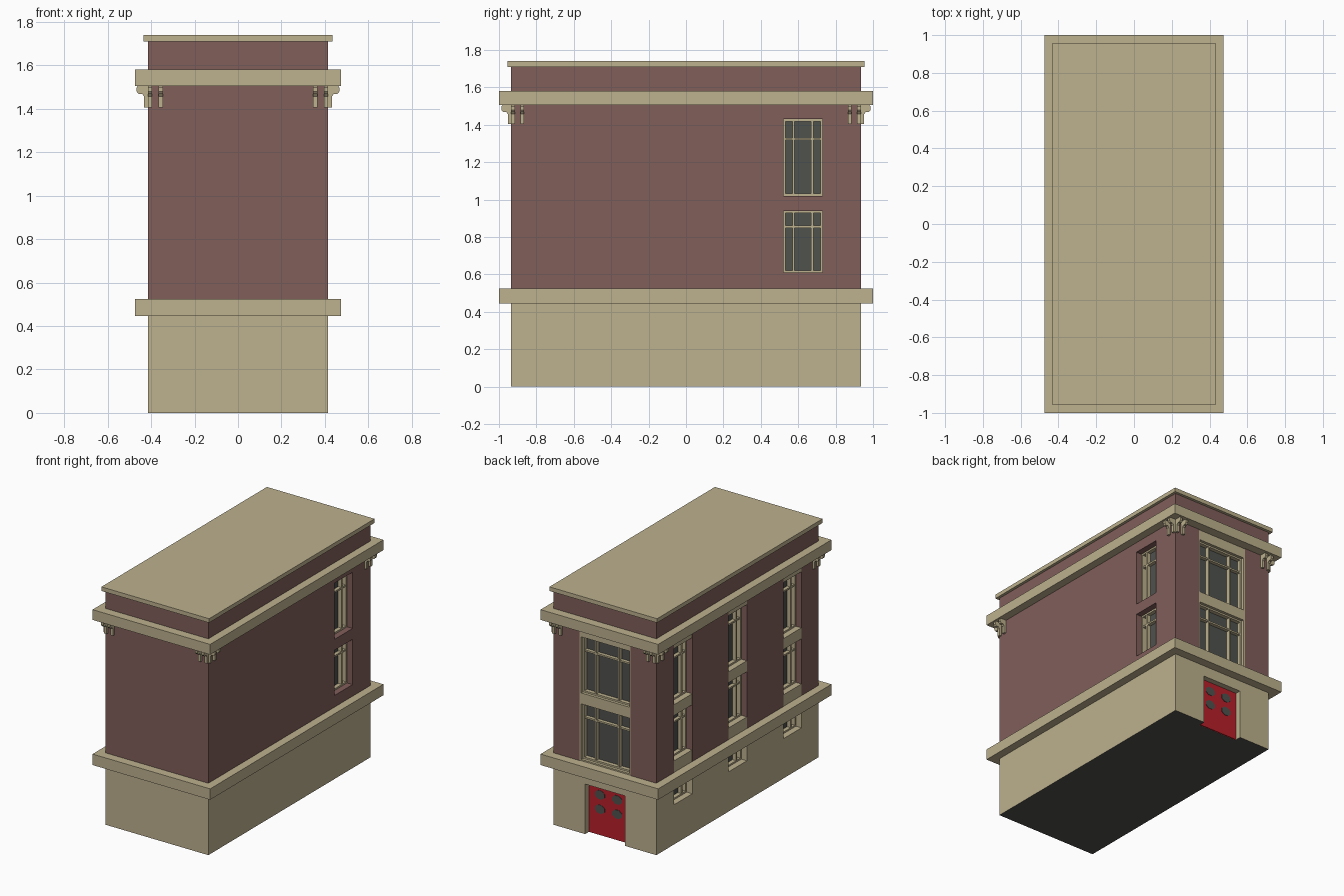
import bpy, bmesh, math
from mathutils import Matrix, Vector

if "Cube" in bpy.data.objects:
    bpy.data.objects.remove(bpy.data.objects["Cube"])

HX, HY = 0.415, 0.935          # half size of the walls


def mat(name, r, g, b):
    m = bpy.data.materials.new(name)
    m.diffuse_color = (r, g, b, 1)
    m.use_nodes = True
    m.node_tree.nodes["Principled BSDF"].inputs["Base Color"].default_value = m.diffuse_color
    return m


STONE = mat("beige stone", 0.51, 0.44, 0.27)
BRICK = mat("brown brick", 0.216, 0.112, 0.102)
GLASS = mat("dark grey", 0.08, 0.085, 0.076)
RED = mat("door red", 0.48, 0.014, 0.024)


def finish(name, bm, *mats):
    bmesh.ops.recalc_face_normals(bm, faces=bm.faces)
    me = bpy.data.meshes.new(name)
    bm.to_mesh(me)
    bm.free()
    for m in mats:
        me.materials.append(m)
    ob = bpy.data.objects.new(name, me)
    bpy.context.collection.objects.link(ob)
    return ob


def boxes(name, blist, *mats):
    """One object from boxes given as (x0, x1, y0, y1, z0, z1)."""
    bm = bmesh.new()
    for x0, x1, y0, y1, z0, z1 in blist:
        mid = Vector((x0 + x1, y0 + y1, z0 + z1)) / 2
        size = Matrix.Diagonal((abs(x1 - x0), abs(y1 - y0), z1 - z0, 1))
        bmesh.ops.create_cube(bm, size=1, matrix=Matrix.Translation(mid) @ size)
    return finish(name, bm, *mats)


def slab(name, hx, hy, z0, z1, m):
    return boxes(name, [(-hx, hx, -hy, hy, z0, z1)], m)


def on(face, u0, u1, z0, z1, d0, d1):
    """Box on a wall: u runs along it, d is the depth behind its surface."""
    if face == "back":
        return (u0, u1, HY - d1, HY - d0, z0, z1)
    s = 1 if face == "right" else -1
    return (s * (HX - d0), s * (HX - d1), u0, u1, z0, z1)


def cut(ob, blist):
    cutter = boxes("cutter", blist)
    mod = ob.modifiers.new("openings", "BOOLEAN")
    mod.operation, mod.solver, mod.object = "DIFFERENCE", "EXACT", cutter
    bpy.context.view_layer.objects.active = ob
    bpy.ops.object.modifier_apply(modifier=mod.name)
    bpy.data.objects.remove(cutter)


def window(name, face, c, hw, z0, z1, d=0.045):
    """Glass with a frame, two upright bars and one cross bar."""
    t = 0.012
    u0, u1, back = c - hw, c + hw, d + 0.035
    bars = [on(face, u0, u0 + t, z0, z1, d, back), on(face, u1 - t, u1, z0, z1, d, back),
            on(face, u0 + t, u1 - t, z0, z0 + t, d, back),
            on(face, u0 + t, u1 - t, z1 - t, z1, d, back)]
    for s in (-1, 1):
        u = c + s * hw * 0.48
        bars.append(on(face, u - t / 2, u + t / 2, z0 + t, z1 - t, d + 0.002, back))
    zb = z0 + (z1 - z0) * 0.74
    bars.append(on(face, u0 + t, u1 - t, zb - t / 2, zb + t / 2, d + 0.004, back))
    boxes(name + "_frame", bars, STONE)
    boxes(name + "_glass", [on(face, u0, u1, z0, z1, back - 0.006, back)], GLASS)


# Main masses
base = slab("base_wall", HX, HY, 0, 0.47, STONE)
walls = slab("brick_wall", HX, HY, 0.5, 1.715, BRICK)
slab("lower_ledge", 0.475, 1.0, 0.445, 0.525, STONE)
slab("cornice", 0.475, 1.0, 1.505, 1.58, STONE)
slab("roof_cap", 0.435, 0.955, 1.71, 1.74, STONE)

# Openings in the walls
W = 0.105
COLS = (0.625, -0.005, -0.635)
STOREYS = ((0.61, 0.94), (1.02, 1.43))
wall_cuts = [on("right", 0.625 - W, 0.625 + W, a, b, -0.1, 0.08) for a, b in STOREYS]
wall_cuts += [on("left", c - W, c + W, 0.51, 1.53, -0.1, 0.08) for c in COLS]
wall_cuts.append(on("back", -0.207, 0.207, 0.51, 1.53, -0.1, 0.08))
cut(walls, wall_cuts)
base_cuts = [on("left", c - W, c + W, 0.29, 0.435, -0.1, 0.08) for c in COLS]
base_cuts.append(on("back", -0.16, 0.16, -0.1, 0.365, -0.1, 0.05))
cut(base, base_cuts)

# Dark underside
base.data.materials.append(GLASS)
for p in base.data.polygons:
    if p.normal.z < -0.9 and p.center.z < 0.01:
        p.material_index = 1

# Right side windows
for i, (a, b) in enumerate(STOREYS):
    window(f"right_window_{i}", "right", 0.625, W, a, b)

# Left side window columns with stone panels, and basement windows
for k, c in enumerate(COLS):
    for i, (a, b) in enumerate(STOREYS):
        window(f"left_window_{k}_{i}", "left", c, W, a, b)
    window(f"basement_window_{k}", "left", c, W, 0.29, 0.435)
    boxes(f"left_panels_{k}", [on("left", c - W, c + W, a, b, 0.001, 0.08) for a, b in
                               ((0.52, 0.61), (0.94, 1.02), (1.43, 1.51))], STONE)

# Wide back bay: stone surround and two large windows
surround = [on("back", -0.207, 0.207, a, b, 0.004, 0.08) for a, b in
            ((0.52, 0.535), (0.94, 1.02), (1.43, 1.51))]
surround += [on("back", min(s * 0.207, s * 0.195), max(s * 0.207, s * 0.195), a, b, 0.004, 0.08)
             for s in (-1, 1) for a, b in ((0.535, 0.94), (1.02, 1.43))]
boxes("back_surround", surround, STONE)
window("back_window_lower", "back", 0, 0.195, 0.535, 0.94, 0.025)
window("back_window_upper", "back", 0, 0.195, 1.02, 1.43, 0.025)

# Red garage door with four eight-sided panes
boxes("garage_door", [on("back", -0.16, 0.16, 0.001, 0.365, 0.042, 0.06)], RED)
bm = bmesh.new()
for x in (-0.07, 0.07):
    for z in (0.19, 0.295):
        m = (Matrix.Translation((x, HY - 0.042, z)) @ Matrix.Diagonal((1, 1, 0.8, 1))
             @ Matrix.Rotation(math.pi / 2, 4, "X") @ Matrix.Rotation(math.pi / 8, 4, "Z"))
        bmesh.ops.create_cone(bm, cap_ends=True, segments=8, radius1=0.042,
                              radius2=0.042, depth=0.006, matrix=m)
finish("garage_door_panes", bm, GLASS)

# Scroll brackets: two on each side of every corner
PROFILE = [(-0.005, 1.507), (0.045, 1.507), (0.052, 1.497), (0.052, 1.48), (0.043, 1.468),
           (0.026, 1.468), (0.017, 1.457), (0.017, 1.405), (-0.005, 1.405)]
bm = bmesh.new()
for sx in (-1, 1):
    for sy in (-1, 1):
        for inset in (0.01, 0.06):
            for side in (True, False):
                rings = []
                for w in (-0.01, 0.01):
                    ring = []
                    for o, z in PROFILE:
                        if side:
                            co = (sx * (HX + o), sy * (HY - inset) + w, z)
                        else:
                            co = (sx * (HX - inset) + w, sy * (HY + o), z)
                        ring.append(bm.verts.new(co))
                    rings.append(ring)
                bm.faces.new(rings[0])
                bm.faces.new(rings[1][::-1])
                n = len(PROFILE)
                for i in range(n):
                    j = (i + 1) % n
                    bm.faces.new((rings[0][j], rings[0][i], rings[1][i], rings[1][j]))
finish("corner_brackets", bm, STONE)
